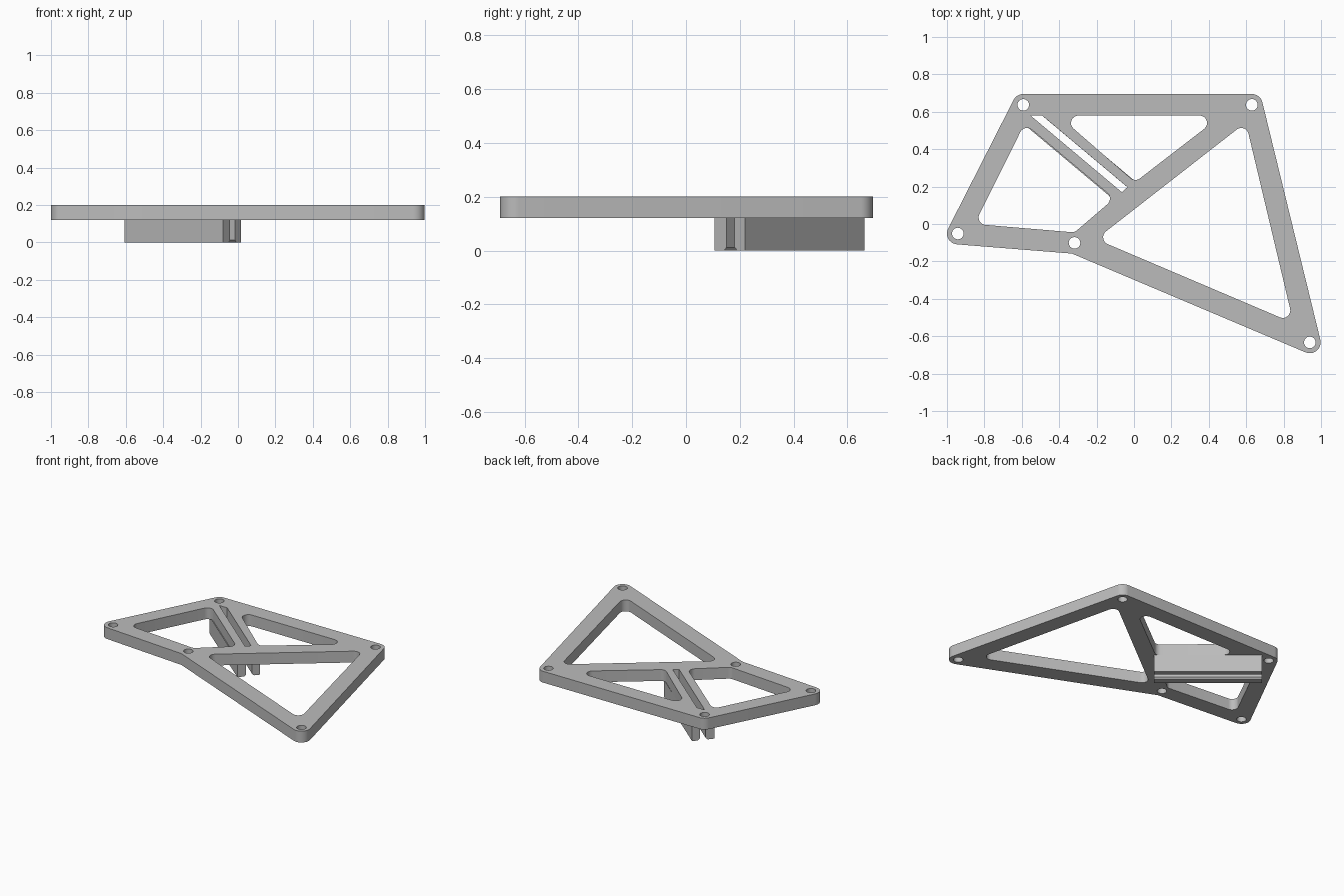
import bpy, bmesh, math
from mathutils import Vector

cube = bpy.data.objects.get("Cube")
if cube:
    bpy.data.objects.remove(cube, do_unlink=True)

grey = bpy.data.materials.new("mid grey")
grey.use_nodes = True
grey.diffuse_color = (0.5, 0.5, 0.5, 1)
grey.node_tree.nodes["Principled BSDF"].inputs["Base Color"].default_value = (0.5, 0.5, 0.5, 1)

PLATE_BOTTOM, PLATE_TOP = 0.12, 0.2


def arc(center, radius, start, sweep, steps):
    return [center + radius * Vector((math.cos(start + sweep * i / steps),
                                      math.sin(start + sweep * i / steps)))
            for i in range(steps + 1)]


def angle_between(a, b):
    """Signed turn from a to b, in the range -pi to pi."""
    return math.atan2(a.x * b.y - a.y * b.x, a.dot(b))


def rounded(corners, radius, steps=8):
    """Polygon with every corner replaced by a tangent arc."""
    pts = [Vector(c) for c in corners]
    out = []
    for i, p in enumerate(pts):
        a = (pts[i - 1] - p).normalized()
        b = (pts[(i + 1) % len(pts)] - p).normalized()
        half = a.angle(b) / 2
        center = p + (a + b).normalized() * radius / math.sin(half)
        reach = radius / math.tan(half)
        start, end = p + a * reach - center, p + b * reach - center
        out += arc(center, radius, math.atan2(start.y, start.x),
                   angle_between(start, end), steps)
    return out


def offset_outline(centers, radius, steps=10):
    """Counter-clockwise polygon grown outward, round at convex corners."""
    pts = [Vector(c) for c in centers]
    out = []
    for i, p in enumerate(pts):
        d1 = (p - pts[i - 1]).normalized()
        d2 = (pts[(i + 1) % len(pts)] - p).normalized()
        n1, n2 = Vector((d1.y, -d1.x)), Vector((d2.y, -d2.x))
        turn = angle_between(n1, n2)
        if turn > 0:
            out += arc(p, radius, math.atan2(n1.y, n1.x), turn, steps)
        else:
            out.append(p + (n1 + n2).normalized() * radius / math.cos(turn / 2))
    return out


def finish(name, mesh):
    obj = bpy.data.objects.new(name, mesh)
    bpy.context.collection.objects.link(obj)
    mesh.materials.clear()
    mesh.materials.append(grey)
    bpy.ops.object.select_all(action='DESELECT')
    obj.select_set(True)
    bpy.context.view_layer.objects.active = obj
    bpy.ops.object.shade_smooth_by_angle(angle=math.radians(30))
    return obj


def cut_plate(name, loops, z0, z1):
    """Flat plate from an outer loop and hole loops."""
    curve = bpy.data.curves.new(name, 'CURVE')
    curve.dimensions = '2D'
    curve.fill_mode = 'BOTH'
    curve.extrude = (z1 - z0) / 2
    for loop in loops:
        spline = curve.splines.new('POLY')
        spline.points.add(len(loop) - 1)
        for point, co in zip(spline.points, loop):
            point.co = (co.x, co.y, 0, 1)
        spline.use_cyclic_u = True
    temp = bpy.data.objects.new(name + " outline", curve)
    bpy.context.collection.objects.link(temp)
    graph = bpy.context.evaluated_depsgraph_get()
    mesh = bpy.data.meshes.new_from_object(temp.evaluated_get(graph))
    bpy.data.objects.remove(temp, do_unlink=True)
    bm = bmesh.new()
    bm.from_mesh(mesh)
    bmesh.ops.remove_doubles(bm, verts=bm.verts, dist=0.0001)
    bmesh.ops.translate(bm, verts=bm.verts, vec=(0, 0, (z0 + z1) / 2))
    bmesh.ops.recalc_face_normals(bm, faces=bm.faces)
    bm.to_mesh(mesh)
    bm.free()
    return finish(name, mesh)


# Truss plate: bolt centres run counter-clockwise around the outline
bolts = [(-0.942, -0.051), (-0.318, -0.101), (0.94, -0.633), (0.63, 0.637), (-0.592, 0.637)]
loops = [offset_outline(bolts, 0.058)]
loops += [arc(Vector(b), 0.031, 0, math.tau, 24)[:-1] for b in bolts]

# Triangular windows and the straight slot between the rails
windows = [
    [(-0.585, 0.537), (-0.853, 0.0), (-0.318, -0.045), (-0.107, 0.136)],
    [(-0.404, 0.58), (0.006, 0.224), (0.468, 0.58)],
    [(0.598, 0.543), (-0.203, -0.081), (0.853, -0.53)],
]
loops += [rounded(w, 0.04) for w in windows]
loops.append([Vector(p) for p in [(-0.553, 0.58), (-0.065, 0.17), (-0.035, 0.197), (-0.491, 0.58)]])
cut_plate("truss_plate", loops, PLATE_BOTTOM, PLATE_TOP)

# Twin rails below the plate, with a chamfered lead-in to the gap
along = Vector((0.766, -0.643, 0))
across = Vector((0.643, 0.766, 0))
NEAR, FAR, CHAMFER = -0.129, -0.819, 0.012


def rail(name, outer, inner):
    lead = CHAMFER if outer > inner else -CHAMFER
    profile = [(outer, 0), (inner + lead, 0), (inner, CHAMFER),
               (inner, PLATE_BOTTOM), (outer, PLATE_BOTTOM)]
    bm = bmesh.new()
    face = bm.faces.new([bm.verts.new(across * n + along * FAR + Vector((0, 0, z)))
                         for n, z in profile])
    grown = bmesh.ops.extrude_face_region(bm, geom=[face], use_keep_orig=True)
    moved = [v for v in grown["geom"] if isinstance(v, bmesh.types.BMVert)]
    bmesh.ops.translate(bm, verts=moved, vec=along * (NEAR - FAR))
    bmesh.ops.recalc_face_normals(bm, faces=bm.faces)
    mesh = bpy.data.meshes.new(name)
    bm.to_mesh(mesh)
    bm.free()
    return finish(name, mesh)


rail("right_rail", 0.03, 0.0884)
rail("left_rail", 0.179, 0.128)
